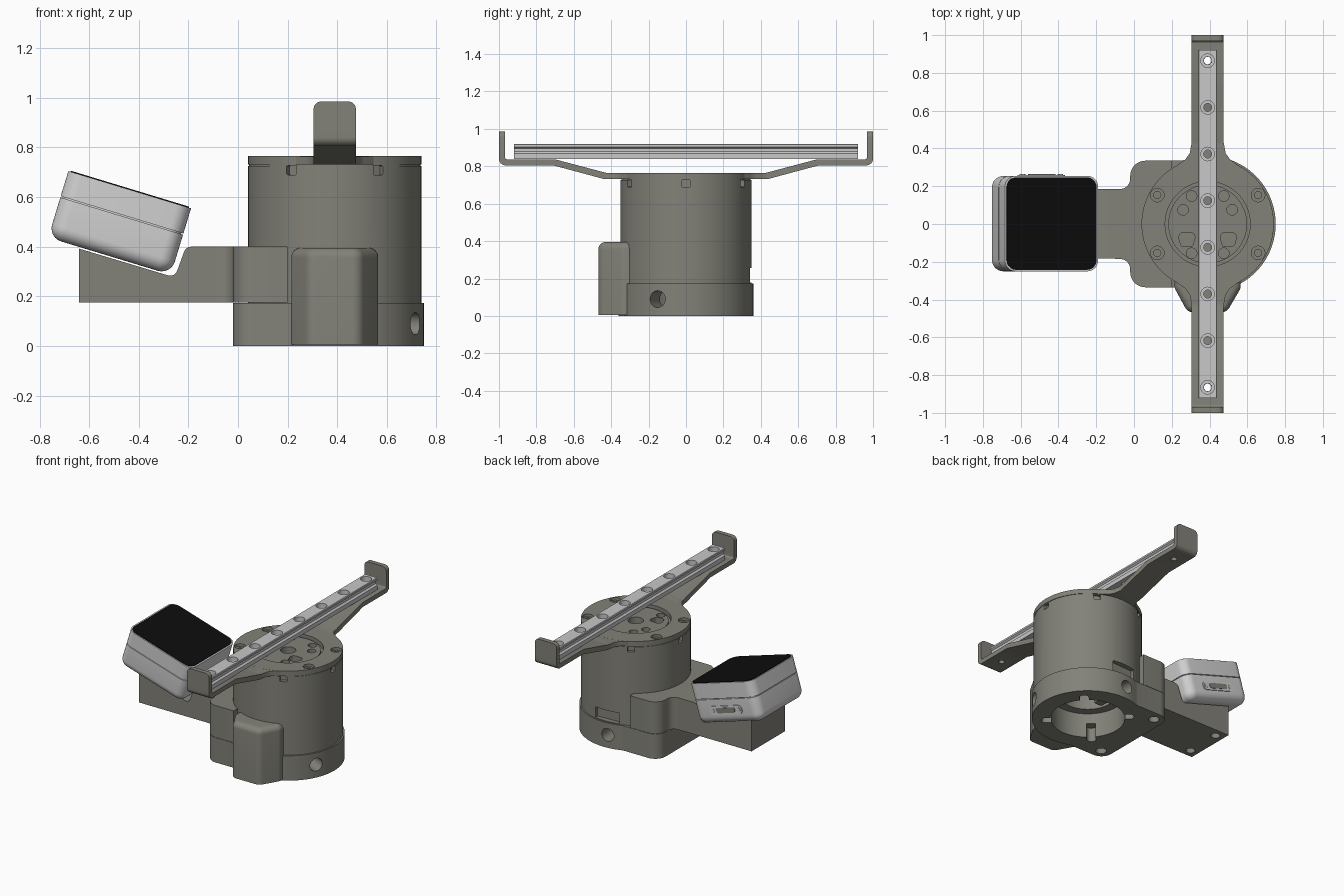
import bpy, bmesh
from math import sin, cos, radians, atan2, tan, pi
from mathutils import Vector, Matrix

if "Cube" in bpy.data.objects:
    bpy.data.objects.remove(bpy.data.objects["Cube"])


def material(name, rgb):
    m = bpy.data.materials.new(name)
    m.use_nodes = True
    m.diffuse_color = (*rgb, 1)
    m.node_tree.nodes["Principled BSDF"].inputs["Base Color"].default_value = (*rgb, 1)
    return m


OLIVE = material("olive grey", (0.225, 0.222, 0.19))
LIGHT = material("light grey", (0.64, 0.64, 0.64))
METAL = material("rail grey", (0.58, 0.58, 0.58))
BLACK = material("screen black", (0.004, 0.004, 0.004))
CX = 0.39  # drum axis
made = []


def finish(name, bm, mat):
    bmesh.ops.remove_doubles(bm, verts=bm.verts, dist=1e-5)
    bmesh.ops.recalc_face_normals(bm, faces=bm.faces)
    me = bpy.data.meshes.new(name)
    bm.to_mesh(me)
    bm.free()
    me.materials.append(mat)
    ob = bpy.data.objects.new(name, me)
    bpy.context.collection.objects.link(ob)
    made.append(ob)
    return ob


def arc(cx, cy, r, a0, a1, n):
    return [(cx + r * cos(radians(a0 + (a1 - a0) * i / n)),
             cy + r * sin(radians(a0 + (a1 - a0) * i / n))) for i in range(n + 1)]


def rounded(pts, n=8):
    """Outline whose points may carry a third value, the corner radius."""
    out = []
    for i, p in enumerate(pts):
        c = Vector(p[:2])
        if len(p) == 2:
            out.append(tuple(c))
            continue
        a = (Vector(pts[i - 1][:2]) - c).normalized()
        b = (Vector(pts[(i + 1) % len(pts)][:2]) - c).normalized()
        half = a.angle(b) / 2
        centre = c + (a + b).normalized() * p[2] / sin(half)
        s = c + a * p[2] / tan(half) - centre
        e = c + b * p[2] / tan(half) - centre
        turn = atan2(s.x * e.y - s.y * e.x, s.dot(e))
        for k in range(n + 1):
            t = turn * k / n
            out.append((centre.x + s.x * cos(t) - s.y * sin(t),
                        centre.y + s.x * sin(t) + s.y * cos(t)))
    return out


def rect(x0, x1, y0, y1, r):
    return rounded([(x0, y0, r), (x1, y0, r), (x1, y1, r), (x0, y1, r)])


def prism(name, pts, lo, hi, mat=OLIVE, axis="Z", soft=None, size=0.05):
    """Extrude an outline along an axis; soft names the end (lo or hi) to round off."""
    place = {"Z": lambda a, b, c: (a, b, c), "Y": lambda a, b, c: (a, c, b),
             "X": lambda a, b, c: (c, a, b)}[axis]
    bm = bmesh.new()
    ends = [[bm.verts.new(place(a, b, h)) for a, b in pts] for h in (lo, hi)]
    caps = {"lo": bm.faces.new(ends[0]), "hi": bm.faces.new(ends[1])}
    for i in range(len(pts)):
        j = (i + 1) % len(pts)
        bm.faces.new((ends[0][i], ends[0][j], ends[1][j], ends[1][i]))
    bmesh.ops.recalc_face_normals(bm, faces=bm.faces)
    if soft:
        bmesh.ops.bevel(bm, geom=list(caps[soft].edges), offset=size, segments=6,
                        profile=0.5, affect="EDGES")
    return finish(name, bm, mat)


def disc(x, y, r, lo, hi, mat=OLIVE, axis="Z", name="cutter", n=24):
    return prism(name, arc(x, y, r, 0, 360, n)[:-1], lo, hi, mat, axis)


def lathe(name, profile, mat=OLIVE, n=96):
    bm = bmesh.new()
    vs = [bm.verts.new((r, 0, z)) for r, z in profile]
    es = [bm.edges.new(p) for p in zip(vs, vs[1:])]
    bmesh.ops.spin(bm, geom=vs + es, cent=(0, 0, 0), axis=(0, 0, 1), angle=2 * pi, steps=n)
    bmesh.ops.translate(bm, verts=bm.verts, vec=(CX, 0, 0))
    return finish(name, bm, mat)


def cut(target, cutter):
    m = target.modifiers.new("cut", "BOOLEAN")
    m.operation, m.solver, m.object = "DIFFERENCE", "EXACT", cutter
    bpy.context.view_layer.update()
    me = bpy.data.meshes.new_from_object(
        target.evaluated_get(bpy.context.evaluated_depsgraph_get()))
    target.modifiers.clear()
    target.data = me
    made.remove(cutter)
    bpy.data.objects.remove(cutter)


def radial(cutter, angle):
    """Move a cutter built along +x out to an angle round the drum axis."""
    cutter.matrix_world = Matrix.Translation((CX, 0, 0)) @ Matrix.Rotation(radians(angle), 4, "Z")
    return cutter


# Drum with seam groove, recessed hub and hollow underside
drum = lathe("drum", [(0, 0.55), (0.18, 0.55), (0.18, 0.173), (0.35, 0.173), (0.35, 0.726),
                      (0.346, 0.726), (0.346, 0.731), (0.35, 0.731), (0.35, 0.765),
                      (0.225, 0.765), (0.225, 0.735), (0.208, 0.735), (0.208, 0.75), (0, 0.75)])
for k in range(6):
    cut(drum, radial(prism("cutter", rect(-0.022, 0.022, 0.69, 0.727, 0.004),
                           0.325, 0.4, axis="X"), k * 60))
cut(drum, radial(prism("cutter", rect(-0.09, 0.09, 0.18, 0.255, 0.004), 0.315, 0.4, axis="X"), 93))
for sx in (-1, 1):
    for sy in (-1, 1):
        x, y = CX + sx * 0.267, sy * 0.153
        cut(drum, disc(x, y, 0.036, 0.745, 0.8))
        cut(drum, disc(x, y, 0.019, 0.68, 0.8))
    for dx, y in ((0.085, 0.148), (0.13, 0.075), (0.085, -0.155)):
        cut(drum, disc(CX + sx * dx, y, 0.028, 0.64, 0.8))
    cut(drum, prism("cutter", rounded([(CX + sx * 0.16, -0.045, 0.025), (CX + sx * 0.06, -0.045, 0.025),
                                       (CX + sx * 0.08, -0.12, 0.02),
                                       (CX + sx * 0.14, -0.12, 0.02)]), 0.64, 0.8))
cut(drum, disc(CX, 0, 0.05, 0.64, 0.8))

# Base: round foot merged with a squared side, hollow with radial slots
base = prism("base", rounded([(0.25, 0.335), (-0.02, 0.335, 0.08),
                              (-0.02, -0.335, 0.08), (0.25, -0.335)])
             + arc(CX, 0, 0.36, -110, 110, 64), 0, 0.174)
cut(base, disc(CX, 0, 0.24, -0.1, 0.3, n=64))
for k in range(4):
    cut(base, radial(prism("cutter", rect(0.2, 0.3, -0.03, 0.03, 0.028), -0.1, 0.1), k * 90 + 45))
for a in (-25, 95):
    cut(base, radial(disc(0, 0.09, 0.045, 0.2, 0.5, axis="X"), a))
for y in (-0.265, 0.265):
    cut(base, disc(0.055, y, 0.035, -0.1, 0.04))
prism("inner_post", rect(CX - 0.03, CX + 0.03, 0.1, 0.17, 0.01), 0.06, 0.56)

# Side block with filleted neck, and the display arm
half = [(0.2, 0.335), (-0.02, 0.335, 0.08), (-0.02, 0.185, 0.055), (-0.1, 0.185)]
prism("side_block", rounded(half + [(p[0], -p[1], *p[2:]) for p in reversed(half)]), 0.176, 0.4)
arm = prism("display_arm", rounded([(-0.64, 0.176), (-0.05, 0.176), (-0.05, 0.4), (-0.21, 0.4, 0.03),
                                    (-0.255, 0.276, 0.03), (-0.64, 0.392)]),
            -0.183, 0.186, axis="Y")
for y in (-0.125, 0.125):
    cut(arm, disc(-0.58, y, 0.03, 0.1, 0.21))

# Front cable cover
prism("cable_cover", rounded([(0.215, -0.28), (0.215, -0.34, 0.05), (0.285, -0.468, 0.05),
                              (0.49, -0.468, 0.05), (0.565, -0.34, 0.05), (0.565, -0.28)]),
      0.006, 0.395, soft="hi", size=0.038)

# Rail carrier: flared root, rising strip and upturned end on both sides
for side, s in (("front", -1), ("back", 1)):
    flare = [(0.17, 0.29), (0.155, 0.316), (0.118, 0.342), (0.095, 0.375), (0.085, 0.43)]
    prism(side + "_carrier_root", [(CX + x, s * y) for x, y in flare]
          + [(CX - x, s * y) for x, y in reversed(flare)], 0.731, 0.7645)
    strip = prism(side + "_carrier_strip",
                  rounded([(s * y, *rest) for y, *rest in
                           ((0.3, 0.731), (0.435, 0.731), (0.71, 0.805), (1, 0.805, 0.035),
                            (1, 0.87), (0.968, 0.87), (0.968, 0.837, 0.012), (0.7, 0.837),
                            (0.425, 0.7645), (0.3, 0.7645))]),
                  CX - 0.085, CX + 0.085, axis="X")
    cut(strip, disc(CX, s * 0.865, 0.02, 0.7, 0.9))
    prism(side + "_end_stop", rounded([(CX - 0.085, 0.86), (CX + 0.085, 0.86),
                                       (CX + 0.085, 0.985, 0.03), (CX - 0.085, 0.985, 0.03)]),
          s * 0.968, s * 1.0, axis="Y")

# Grooved linear rail with counterbored holes
half = [(0.05, 0.838), (0.05, 0.868), (0.038, 0.878), (0.038, 0.895),
        (0.05, 0.904), (0.05, 0.916), (0.046, 0.92)]
rail = prism("linear_rail", [(CX + x, z) for x, z in half]
             + [(CX - x, z) for x, z in reversed(half)], -0.92, 0.92, METAL, "Y")
for k in range(8):
    y = (k - 3.5) * 0.247
    cut(rail, disc(CX, y, 0.036, 0.885, 1))
    cut(rail, disc(CX, y, 0.021, 0.8, 1))

# Tilted display unit, built flat and then turned
W, D = 0.2585, 0.2525
display = [
    prism("display_case", rect(-W, W, -D, D, 0.06), 0, 0.169, LIGHT, soft="lo", size=0.055),
    prism("display_seam", rect(-W + 0.008, W - 0.008, -D + 0.008, D - 0.008, 0.055),
          0.16, 0.18, LIGHT),
    prism("display_lid", rect(-W, W, -D, D, 0.06), 0.174, 0.28, LIGHT),
    prism("screen", rect(-W + 0.01, W - 0.01, -D + 0.008, D - 0.008, 0.053), 0.275, 0.284, BLACK),
    prism("port_flange", rect(-0.13, 0.13, 0.065, 0.125, 0.028), D - 0.01, D + 0.006, LIGHT, "Y"),
    prism("port_socket", rounded([(-0.07, 0.077, 0.012), (0.07, 0.077, 0.012),
                                  (0.08, 0.113, 0.012), (-0.08, 0.113, 0.012)]),
          D, D + 0.009, OLIVE, "Y")]
display += [disc(x, 0.095, 0.016, D, D + 0.009, METAL, "Y", "port_nut", 6) for x in (-0.105, 0.105)]
tilt = Matrix.Translation((-0.518, 0.002, 0.362)) @ Matrix.Rotation(radians(16.9), 4, "Y")
for ob in display:
    ob.matrix_world = tilt

# Smooth curved surfaces, keep edges crisp
for ob in made:
    ob.data.shade_smooth()
    ob.data.set_sharp_from_angle(angle=radians(30))
